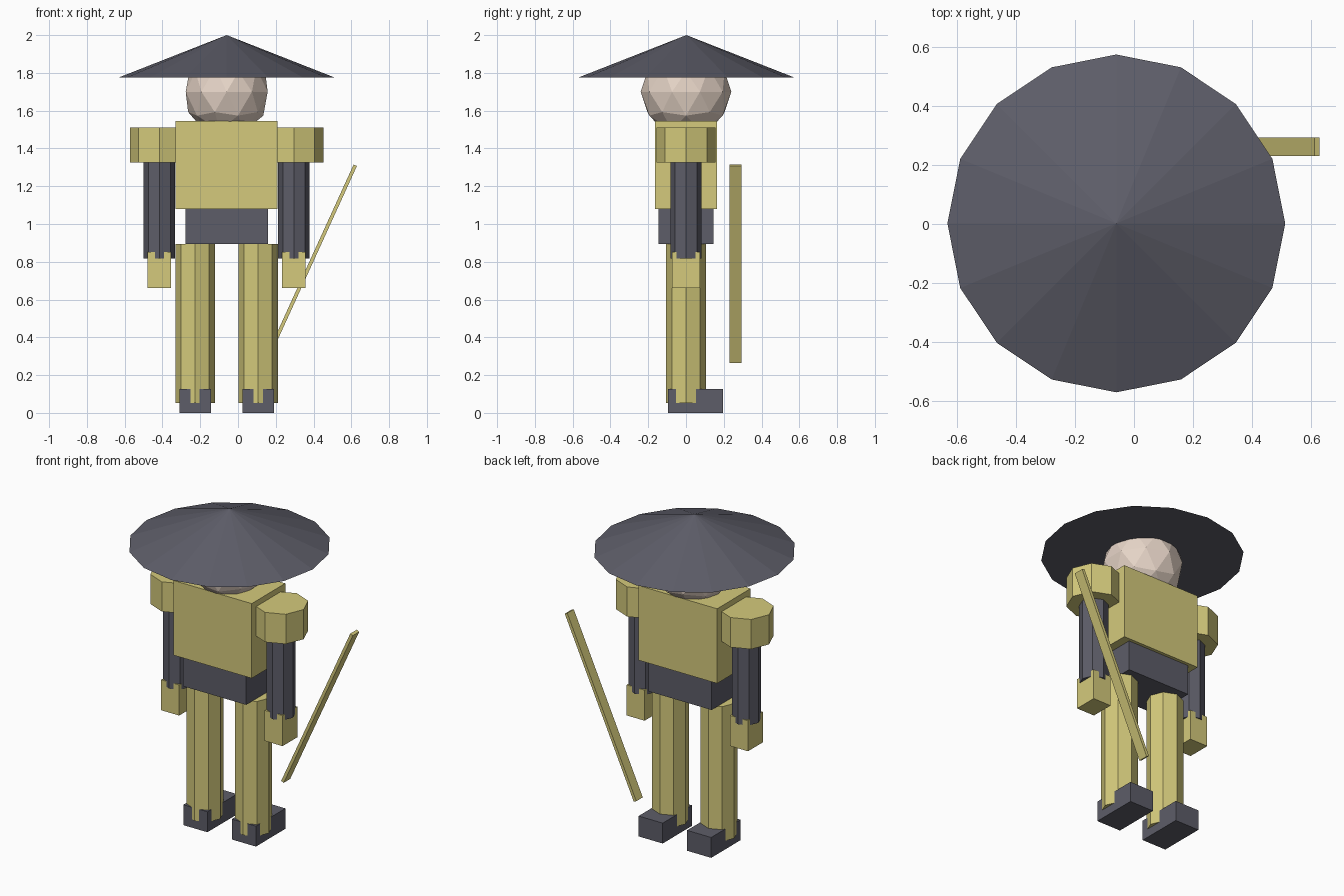
import bpy
from math import radians

if "Cube" in bpy.data.objects:
    bpy.data.objects.remove(bpy.data.objects["Cube"])


def material(name, color):
    m = bpy.data.materials.new(name)
    m.diffuse_color = (*color, 1)
    m.use_nodes = True
    m.node_tree.nodes["Principled BSDF"].inputs["Base Color"].default_value = m.diffuse_color
    return m


STRAW = material("straw", (0.66, 0.59, 0.20))
DARK = material("dark_cloth", (0.11, 0.11, 0.14))
SKIN = material("skin", (0.79, 0.66, 0.57))
CX = -0.06  # body centre line


def finish(name, mat):
    ob = bpy.context.object
    ob.name = name
    ob.data.materials.append(mat)
    return ob


def box(name, mat, center, size, tilt=0):
    bpy.ops.mesh.primitive_cube_add(size=1, location=center, rotation=(0, tilt, 0))
    bpy.context.object.scale = size
    return finish(name, mat)


def octagon(name, mat, x, r, z0, z1):
    bpy.ops.mesh.primitive_cylinder_add(vertices=8, radius=r, depth=z1 - z0,
                                        location=(x, 0, (z0 + z1) / 2))
    return finish(name, mat)


# wide conical hat
bpy.ops.mesh.primitive_cone_add(vertices=16, radius1=0.573, radius2=0, depth=0.225,
                                location=(CX, 0.002, 1.8875))
finish("hat", DARK)

# faceted head
bpy.ops.mesh.primitive_ico_sphere_add(subdivisions=2, radius=0.24, location=(CX, 0, 1.70))
bpy.context.object.scale.x = 0.95
finish("head", SKIN)

# torso and hips
box("torso", STRAW, (CX, 0, 1.3125), (0.54, 0.33, 0.465))
box("hips", DARK, (CX, 0, 0.987), (0.435, 0.29, 0.188))

# limbs on both sides
for side, s in (("left", -1), ("right", 1)):
    arm_x, leg_x = CX + s * 0.356, CX + s * 0.167
    octagon(side + "_shoulder", STRAW, arm_x, 0.156, 1.325, 1.51)
    octagon(side + "_arm", DARK, arm_x, 0.083, 0.817, 1.33)
    box(side + "_hand", STRAW, (arm_x, 0, 0.757), (0.124, 0.146, 0.19))
    octagon(side + "_leg", STRAW, leg_x, 0.105, 0.053, 0.893)
    box(side + "_shoe", DARK, (leg_x, 0.05, 0.0635), (0.166, 0.29, 0.127))

# slanted flat stick
box("stick", STRAW, (0.383, 0.262, 0.789), (0.019, 0.064, 1.147), radians(24.5))
